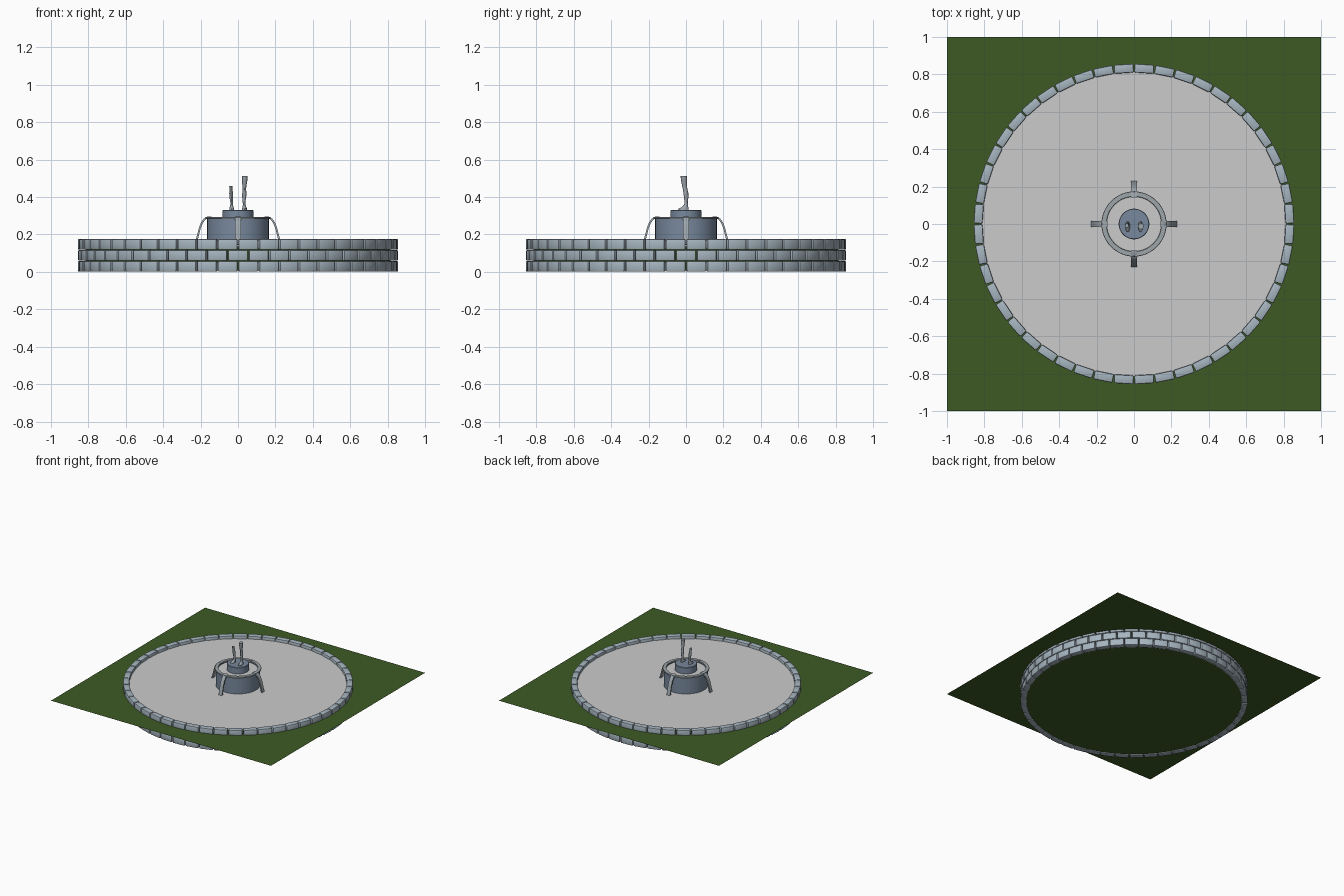
import bpy, bmesh
from math import sin, cos, pi, radians
from mathutils import Matrix, Vector

if "Cube" in bpy.data.objects:
    bpy.data.objects.remove(bpy.data.objects["Cube"])


def material(name, rgb):
    m = bpy.data.materials.new(name)
    m.diffuse_color = (*rgb, 1)
    m.use_nodes = True
    m.node_tree.nodes["Principled BSDF"].inputs["Base Color"].default_value = m.diffuse_color
    return m


GRASS = material("grass", (0.047, 0.102, 0.018))
BRICK = material("pale_stone", (0.38, 0.46, 0.52))
SLATE = material("slate", (0.19, 0.25, 0.34))
STONE = material("grey_stone", (0.34, 0.38, 0.41))


def finish(name, bm, mat=None, smooth=True):
    bmesh.ops.recalc_face_normals(bm, faces=bm.faces)
    me = bpy.data.meshes.new(name)
    bm.to_mesh(me)
    bm.free()
    ob = bpy.data.objects.new(name, me)
    bpy.context.collection.objects.link(ob)
    if mat:
        me.materials.append(mat)
    if smooth:
        bpy.ops.object.select_all(action='DESELECT')
        ob.select_set(True)
        bpy.context.view_layer.objects.active = ob
        bpy.ops.object.shade_smooth_by_angle(angle=radians(35))
    return ob


def loft(bm, rings, closed=False, caps=True):
    """Skin a list of equal-sized vertex rings."""
    vr = [[bm.verts.new(p) for p in r] for r in rings]
    pairs = list(zip(vr, vr[1:])) + ([(vr[-1], vr[0])] if closed else [])
    for a, b in pairs:
        n = len(a)
        for i in range(n):
            j = (i + 1) % n
            bm.faces.new((a[i], a[j], b[j], b[i]))
    if caps and not closed:
        bm.faces.new(vr[0])
        bm.faces.new(vr[-1])


def circle(r, z, n=48):
    return [(r * cos(2 * pi * i / n), r * sin(2 * pi * i / n), z) for i in range(n)]


def lathe(name, profile, mat, closed=False):
    bm = bmesh.new()
    loft(bm, [circle(r, z) for r, z in profile], closed)
    return finish(name, bm, mat)


def disc(name, r, z):
    bm = bmesh.new()
    bm.faces.new([bm.verts.new(p) for p in circle(r, z)])
    return finish(name, bm, None, False)


# Square lawn with a round pit inside the wall
LAWN_Z = 0.135
square = []
for x, y, z in circle(1, LAWN_Z):
    k = max(abs(x), abs(y))
    square.append((x / k, y / k, z))
bm = bmesh.new()
loft(bm, [square, circle(0.815, LAWN_Z), circle(0.815, 0.008)], caps=False)
bm.verts.ensure_lookup_table()
bm.faces.new(bm.verts[-48:])
finish("lawn", bm, GRASS, False)

# Three staggered courses of rounded bricks
N = 48
for row in range(3):
    bm = bmesh.new()
    for i in range(N):
        a = 2 * pi * (i + (0.5 if row != 1 else 0)) / N
        m = (Matrix.Rotation(a, 4, 'Z')
             @ Matrix.Translation((0.832, 0, 0.0295 + row * 0.0588))
             @ Matrix.Diagonal((0.047, 0.104, 0.057, 1)))
        bmesh.ops.create_cube(bm, size=1, matrix=m)
    bmesh.ops.bevel(bm, geom=bm.edges[:], offset=0.007, segments=2,
                    profile=0.5, affect='EDGES')
    finish(f"brick_course_{row + 1}", bm, BRICK)

# Water surfaces
disc("pool_water", 0.815, 0.152)
disc("basin_water", 0.155, 0.278)

# Centre basin, its rim and the plinth
lathe("basin", [(0.165, 0.145), (0.165, 0.285), (0.15, 0.285), (0.15, 0.27)], SLATE)
lathe("basin_rim", [(0.148, 0.282), (0.172, 0.282), (0.174, 0.288),
                    (0.172, 0.294), (0.148, 0.294), (0.146, 0.288)], STONE, True)
lathe("plinth", [(0.082, 0.27), (0.082, 0.327), (0.079, 0.331)], SLATE)

# Four curved straps running from the rim into the pool
path = [(0.142, 0.292), (0.165, 0.290), (0.180, 0.281), (0.193, 0.262),
        (0.204, 0.235), (0.213, 0.200), (0.222, 0.165), (0.227, 0.145)]
for k in range(4):
    rot = Matrix.Rotation(k * pi / 2, 4, 'Z')
    rings = []
    for i, (r, z) in enumerate(path):
        p, q = path[max(i - 1, 0)], path[min(i + 1, len(path) - 1)]
        nrm = Vector((p[1] - q[1], 0, q[0] - p[0])).normalized() * 0.005
        c = Vector((r, 0, z))
        w = Vector((0, 0.015, 0))
        rings.append([rot @ v for v in (c + nrm + w, c + nrm - w, c - nrm - w, c - nrm + w)])
    bm = bmesh.new()
    loft(bm, rings)
    finish(f"strap_{k + 1}", bm, STONE)


# Broken statue legs: sections are (z, x centre, y centre, x radius, y radius)
def leg(name, sections):
    bm = bmesh.new()
    loft(bm, [[(x + rx * cos(2 * pi * i / 12), y + ry * sin(2 * pi * i / 12), z)
               for i in range(12)] for z, x, y, rx, ry in sections])
    return finish(name, bm, STONE)


leg("tall_leg", [
    (0.329, 0.035, -0.014, 0.013, 0.029), (0.338, 0.035, -0.013, 0.013, 0.027),
    (0.346, 0.034, -0.006, 0.010, 0.018), (0.358, 0.033, 0.000, 0.007, 0.010),
    (0.375, 0.032, 0.001, 0.007, 0.009), (0.400, 0.033, 0.001, 0.011, 0.012),
    (0.425, 0.034, -0.001, 0.011, 0.013), (0.440, 0.034, -0.004, 0.009, 0.012),
    (0.460, 0.034, -0.008, 0.011, 0.013), (0.490, 0.036, -0.011, 0.014, 0.016),
    (0.513, 0.037, -0.012, 0.015, 0.017)])
leg("short_leg", [
    (0.329, -0.034, -0.014, 0.013, 0.029), (0.338, -0.034, -0.013, 0.012, 0.027),
    (0.346, -0.034, -0.006, 0.010, 0.018), (0.358, -0.034, 0.000, 0.007, 0.010),
    (0.375, -0.034, 0.001, 0.007, 0.009), (0.400, -0.036, 0.001, 0.010, 0.012),
    (0.420, -0.037, -0.001, 0.010, 0.012), (0.436, -0.037, -0.004, 0.008, 0.011),
    (0.458, -0.038, -0.008, 0.009, 0.012)])
